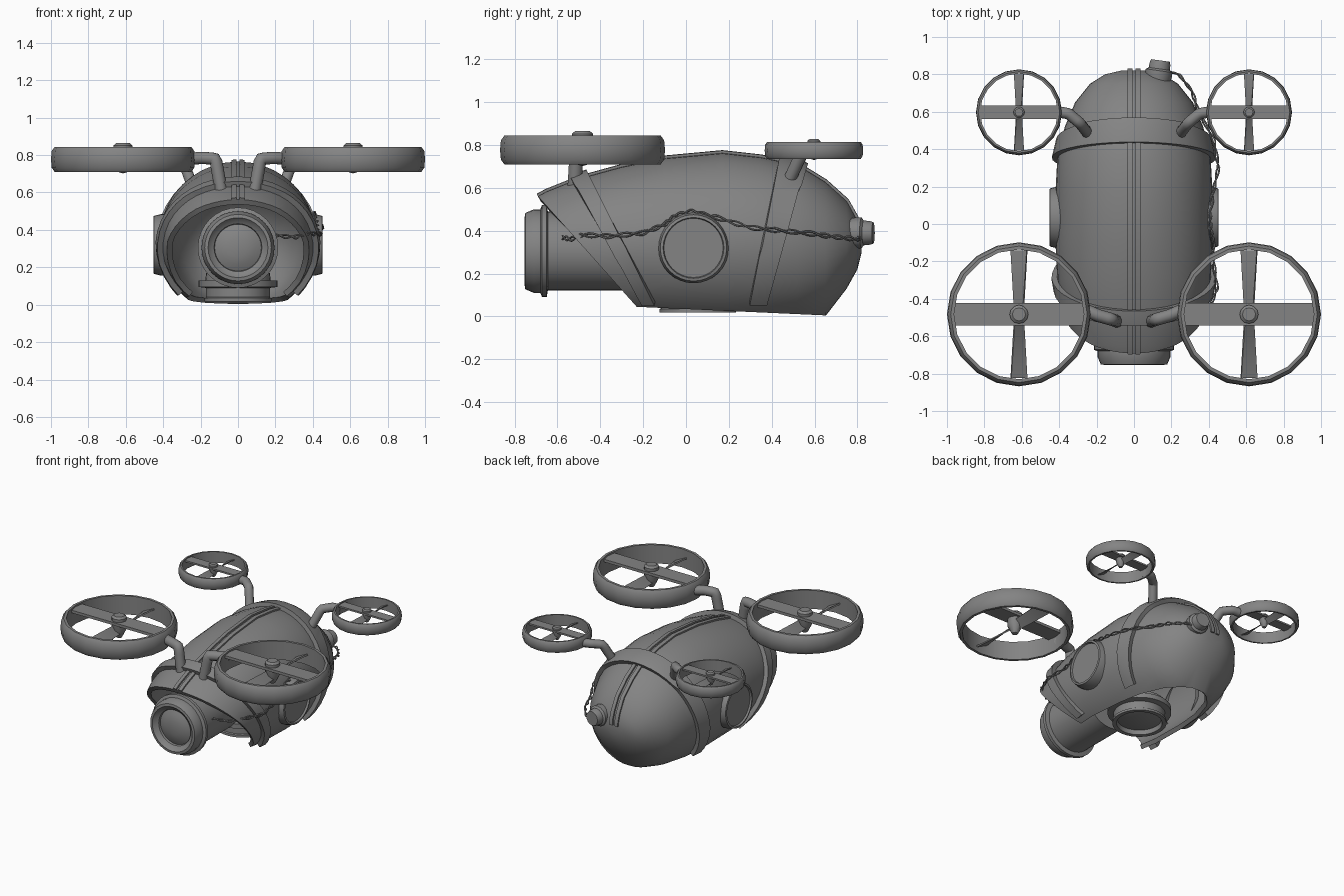
import bpy, bmesh, math
from mathutils import Vector, Matrix

if "Cube" in bpy.data.objects:
    bpy.data.objects.remove(bpy.data.objects["Cube"])

grey = bpy.data.materials.new("dark_grey")
grey.diffuse_color = (0.23, 0.23, 0.23, 1)
grey.use_nodes = True
grey.node_tree.nodes["Principled BSDF"].inputs["Base Color"].default_value = grey.diffuse_color


def finish(name, bm, thick=0, offset=1, angle=35):
    """Turn a bmesh into a shaded object, optionally thickened."""
    me = bpy.data.meshes.new(name)
    bm.to_mesh(me)
    bm.free()
    ob = bpy.data.objects.new(name, me)
    bpy.context.collection.objects.link(ob)
    if thick:
        mod = ob.modifiers.new("thickness", 'SOLIDIFY')
        mod.thickness, mod.offset = thick, offset
        dg = bpy.context.evaluated_depsgraph_get()
        dg.update()
        solid = bpy.data.meshes.new_from_object(ob.evaluated_get(dg))
        ob.modifiers.clear()
        ob.data = me = solid
    me.materials.clear()
    me.materials.append(grey)
    me.shade_smooth()
    me.set_sharp_from_angle(angle=math.radians(angle))
    return ob


def lathe(name, profile, matrix, segs=32, closed=False):
    """Spin (radius, height) points round local z."""
    bm = bmesh.new()
    rings = [[bm.verts.new((r * math.cos(t), r * math.sin(t), h))
              for t in (2 * math.pi * i / segs for i in range(segs))] for r, h in profile]
    pairs = list(zip(rings, rings[1:])) + ([(rings[-1], rings[0])] if closed else [])
    for a, b in pairs:
        for i in range(segs):
            j = (i + 1) % segs
            bm.faces.new((a[i], a[j], b[j], b[i]))
    bmesh.ops.remove_doubles(bm, verts=bm.verts, dist=1e-5)
    bmesh.ops.recalc_face_normals(bm, faces=bm.faces)
    bm.transform(matrix)
    return finish(name, bm)


def pipe(name, points, radius, smooth=True, res=3):
    """Round tube through a list of points."""
    cu = bpy.data.curves.new(name, 'CURVE')
    cu.dimensions, cu.bevel_depth, cu.bevel_resolution = '3D', radius, res
    cu.use_fill_caps = True
    if smooth:
        sp = cu.splines.new('NURBS')
        sp.use_endpoint_u, sp.order_u, sp.resolution_u = True, 3, 6
    else:
        sp = cu.splines.new('POLY')
    sp.points.add(len(points) - 1)
    for p, co in zip(sp.points, points):
        p.co = (*co, 1)
    tmp = bpy.data.objects.new(name + "_path", cu)
    bpy.context.collection.objects.link(tmp)
    dg = bpy.context.evaluated_depsgraph_get()
    dg.update()
    bm = bmesh.new()
    me = bpy.data.meshes.new_from_object(tmp.evaluated_get(dg))
    bm.from_mesh(me)
    bpy.data.objects.remove(tmp)
    return finish(name, bm, angle=50)


# Egg-shaped body stations: y, half width, top z, bottom z
STATIONS = [(-.75, .26, .53, .10), (-.65, .32, .585, .06), (-.5, .375, .645, .02),
            (-.3, .41, .70, -.03), (-.1, .42, .74, -.06), (.17, .42, .765, -.07),
            (.35, .41, .745, -.06), (.52, .37, .71, -.04), (.65, .315, .63, 0),
            (.75, .235, .54, .13), (.80, .155, .45, .22), (.82, .07, .39, .30)]


def skin():
    bm = bmesh.new()
    n = 40
    rings = []
    for y, w, zt, zb in STATIONS:
        rings.append([bm.verts.new((w * math.sin(t), y, (zt + zb) / 2 + (zt - zb) / 2 * math.cos(t)))
                      for t in (2 * math.pi * i / n for i in range(n))])
    for a, b in zip(rings, rings[1:]):
        for i in range(n):
            bm.faces.new((a[i], a[(i + 1) % n], b[(i + 1) % n], b[i]))
    bm.faces.new(rings[0])
    bm.faces.new(rings[-1])
    bmesh.ops.recalc_face_normals(bm, faces=bm.faces)
    return bm


def cut(bm, co, no):
    """Remove everything on the side the normal points to."""
    bmesh.ops.bisect_plane(bm, geom=bm.verts[:] + bm.edges[:] + bm.faces[:], dist=1e-5,
                           plane_co=co, plane_no=no, clear_outer=True)


def cut_line(bm, p, q, forward):
    """Cut along a side-view line p (upper) to q (lower); forward removes the -y side."""
    dy, dz = q[0] - p[0], q[1] - p[1]
    no = Vector((0, dz, -dy))
    if (no.y < 0) != forward:
        no = -no
    cut(bm, (0, *p), no)


def skin_x(y, z):
    """Half width of the body at a height."""
    for a, b in zip(STATIONS, STATIONS[1:]):
        if a[0] <= y <= b[0]:
            f = (y - a[0]) / (b[0] - a[0])
            w, zt, zb = (a[k] + f * (b[k] - a[k]) for k in (1, 2, 3))
            return w * math.sqrt(max(0, 1 - ((z - (zt + zb) / 2) / ((zt - zb) / 2)) ** 2))
    return 0


FRONT_CUT = ((-.69, .56), (-.23, .045))

# Hollow shell, open at the slanted front and the underside
bm = skin()
cut_line(bm, *FRONT_CUT, True)
cut(bm, (0, -.23, .045), (0, -.0454, -1))
finish("body_shell", bm, .03, -1)

# Two slanted straps
for name, front, rear in (
        ("front_strap", ((-.55, .66), (-.21, .08)), ((-.465, .67), (-.15, .08))),
        ("rear_strap", ((.435, .74), (.294, .06)), ((.56, .71), (.37, .06)))):
    bm = skin()
    cut_line(bm, *front, True)
    cut_line(bm, *rear, False)
    cut(bm, (0, 0, .07), (0, 0, -1))
    finish(name, bm, .03)

# Twin ridges along the spine
for s in (-1, 1):
    bm = skin()
    cut_line(bm, *FRONT_CUT, True)
    cut(bm, (s * .034, 0, 0), (s, 0, 0))
    cut(bm, (s * .008, 0, 0), (-s, 0, 0))
    cut(bm, (0, 0, .36), (0, 0, -1))
    finish("spine_ridge", bm, .012)

# Round side ports
for s in (-1, 1):
    lathe("side_port", [(.165, .36), (.165, .41), (.155, .45), (.142, .453), (.138, .44), (0, .44)],
          Matrix.Translation((0, .035, .32)) @ Matrix.Rotation(s * math.pi / 2, 4, 'Y'))

# Front lens barrel, pointing along -y
lathe("front_lens", [(0, .25), (.185, .25), (.185, .645), (.215, .65), (.215, .672), (.195, .68),
                     (.195, .71), (.178, .75), (.16, .753), (.145, .735), (.128, .725), (.125, .71),
                     (.09, .727), (.05, .736), (0, .74)],
      Matrix.Translation((0, 0, .305)) @ Matrix.Rotation(math.pi / 2, 4, 'X'))

# Downward lens under the body
lathe("belly_lens", [(0, .17), (.17, .17), (.175, .13), (.21, .13), (.21, .095), (.17, .09),
                     (.17, .04), (.178, .035), (.178, .018), (.15, .018), (.145, .05), (.08, .035),
                     (0, .03)], Matrix.Translation((0, .055, 0)))

# Rear knob
lathe("rear_knob", [(0, -.08), (.055, -.08), (.072, 0), (.072, .03), (.058, .04), (.055, .07),
                    (.05, .085), (0, .085)],
      Matrix.Translation((.13, .79, .39)) @ Matrix.Rotation(math.radians(-8), 4, 'Z')
      @ Matrix.Rotation(-math.pi / 2, 4, 'X'), 16)

# Twisted cable along the right side
side = [(.6, .385), (.45, .40), (.3, .415), (.15, .46), (.03, .49), (-.05, .47), (-.1, .43),
        (-.2, .39), (-.35, .375), (-.48, .38)]
route = [Vector((.17, .82, .37)), Vector((.24, .80, .36)), Vector((.31, .71, .37))]
route += [Vector((skin_x(y, z) + (.045 if .25 < y < .47 or -.45 < y < -.25 else .014), y, z))
          for y, z in side]
route += [Vector((.30, -.54, .36)), Vector((.19, -.58, .37))]
for k in (0, 1):
    pts = []
    for i, (a, b) in enumerate(zip(route, route[1:])):
        for j in range(10):
            t = (i * 10 + j) * .55 + k * math.pi
            pts.append(a.lerp(b, j / 10) + Vector((.007 * math.cos(t), 0, .009 * math.sin(t))))
    pipe("cable_strand", pts, .005, False, 1)


def rotor(x, y, z, s):
    """Ducted rotor: ring, cross bar, hub and a pair of twisted blades."""
    m = Matrix.Translation((x, y, z)) @ Matrix.Scale(s, 4)
    lathe("rotor_ring", [(.365, -.067), (.381, -.045), (.385, 0), (.381, .045), (.365, .067),
                         (.347, .067), (.347, -.067)], m, 20, True)
    lathe("rotor_hub", [(0, -.075), (.02, -.07), (.05, -.01), (.05, .075), (.035, .088), (0, .088)], m, 12)
    bm = bmesh.new()
    bmesh.ops.create_cube(bm, size=1, matrix=m @ Matrix.Translation((0, 0, .045))
                          @ Matrix.Diagonal((.715, .12, .02, 1)))
    finish("rotor_bar", bm)
    for side in (0, math.pi):
        bm = bmesh.new()
        rows = []
        for i in range(6):
            f = i / 5
            w, pitch = .036 + .012 * f, math.radians(48 - 22 * f)
            d = Vector((w * math.cos(pitch), 0, w * math.sin(pitch)))
            c = Vector((0, .03 + .31 * f, -.01))
            rows.append((bm.verts.new(c - d), bm.verts.new(c + d)))
        for a, b in zip(rows, rows[1:]):
            bm.faces.new((a[0], a[1], b[1], b[0]))
        bm.transform(m @ Matrix.Rotation(side, 4, 'Z'))
        finish("rotor_blade", bm, .01 * s, 0)


# Rotors and their bent arms, mirrored left and right
for s in (-1, 1):
    rotor(s * .615, -.483, .777, 1)
    rotor(s * .615, .597, .775, .597)
    pipe("front_arm", [(s * px, py, pz) for px, py, pz in
                       ((.26, -.46, .78), (.19, -.49, .785), (.12, -.51, .78), (.09, -.52, .61))], .034)
    pipe("rear_arm", [(s * px, py, pz) for px, py, pz in
                      ((.41, .60, .765), (.35, .59, .77), (.29, .54, .76), (.235, .47, .61))], .03)
